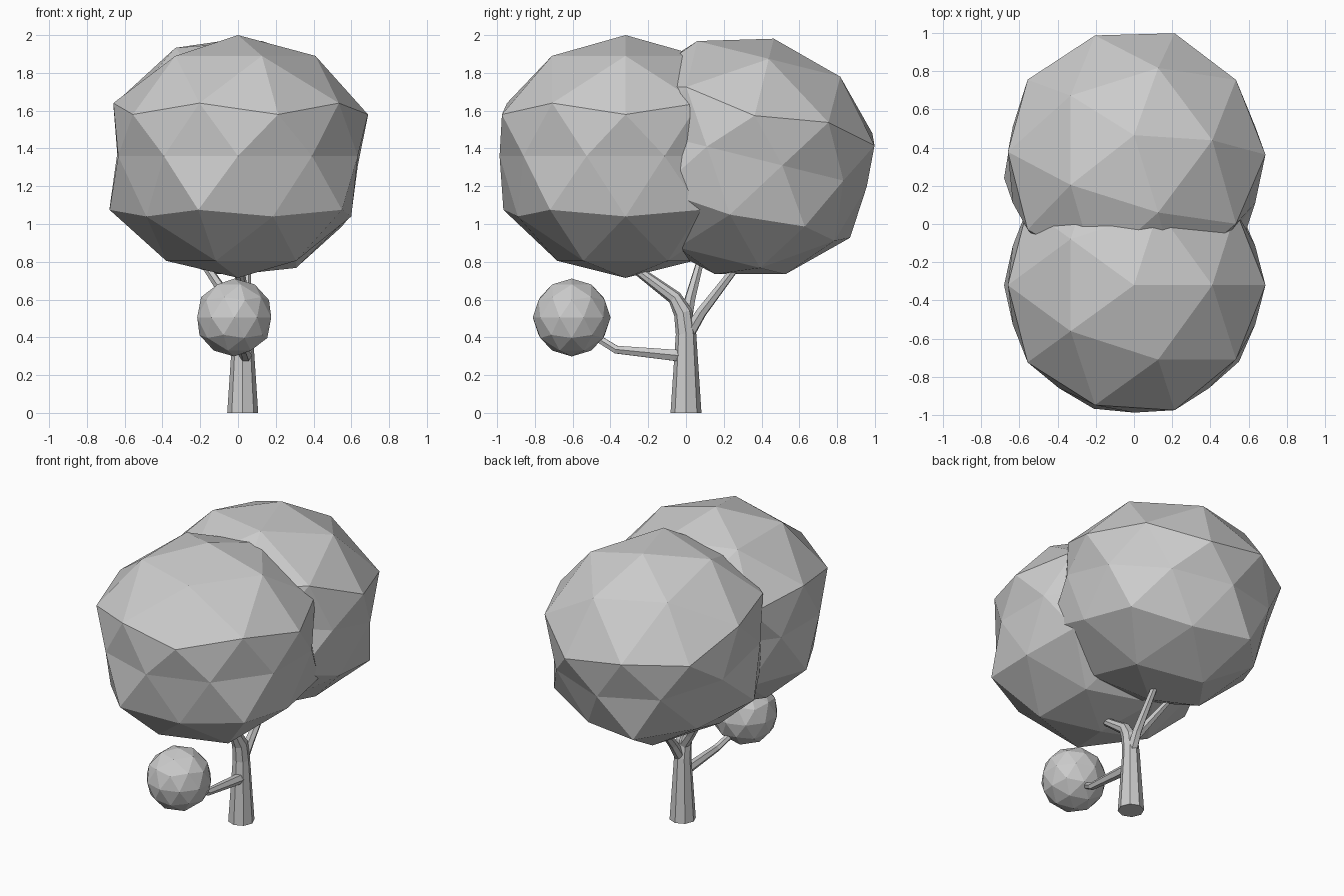
import bpy, bmesh, math
from mathutils import Vector

if "Cube" in bpy.data.objects:
    bpy.data.objects.remove(bpy.data.objects["Cube"])

# boxy foliage rings: unit icosphere height -> (new radius, new height)
RINGS = [(1.0, 0.0, 0.64), (0.851, 0.41, 0.53), (0.526, 0.66, 0.28), (0.447, 0.688, 0.22),
         (0.0, 0.667, 0.0), (-0.447, 0.68, -0.285), (-0.526, 0.60, -0.32),
         (-0.851, 0.38, -0.555), (-1.0, 0.0, -0.645)]


def ball(name, loc, radius=None, tilt=0.0):
    bm = bmesh.new()
    bmesh.ops.create_icosphere(bm, subdivisions=2, radius=1.0)
    for v in bm.verts:
        if radius:
            v.co *= radius
        else:
            level, r, z = min(RINGS, key=lambda q: abs(q[0] - v.co.z))
            flat = Vector((v.co.x, v.co.y, 0))
            v.co = (flat.normalized() * r if r else Vector()) + Vector((0, 0, z))
    me = bpy.data.meshes.new(name)
    bm.to_mesh(me)
    bm.free()
    ob = bpy.data.objects.new(name, me)
    ob.location = loc
    ob.rotation_euler.x = math.radians(tilt)
    bpy.context.collection.objects.link(ob)


def limb(name, points, sides_res=2):
    # points are (x, y, z, radius)
    cu = bpy.data.curves.new(name, 'CURVE')
    cu.dimensions = '3D'
    cu.bevel_depth = 1.0
    cu.bevel_resolution = sides_res
    cu.use_fill_caps = True
    sp = cu.splines.new('POLY')
    sp.points.add(len(points) - 1)
    for p, (x, y, z, r) in zip(sp.points, points):
        p.co = (x, y, z, 1)
        p.radius = r
    sp.use_smooth = False
    ob = bpy.data.objects.new(name, cu)
    bpy.context.collection.objects.link(ob)


# foliage
ball("front_foliage", (0, -0.32, 1.36))
ball("back_foliage", (0, 0.31, 1.36), tilt=-14)
ball("small_foliage", (-0.02, -0.605, 0.505), radius=0.206)

# trunk bending into the front branch
limb("trunk", [(0.025, 0, 0, 0.082), (0.025, 0, 0.42, 0.054), (0.025, -0.015, 0.53, 0.05),
               (0.02, -0.06, 0.61, 0.038), (0.01, -0.25, 0.75, 0.026), (0, -0.33, 0.82, 0.02)])
# upper branches
limb("left_branch", [(0.02, 0, 0.5, 0.035), (-0.05, 0.02, 0.6, 0.03), (-0.2, 0.08, 0.82, 0.02)], 1)
limb("back_branch", [(0.03, 0.02, 0.43, 0.035), (0.04, 0.08, 0.53, 0.03), (0.05, 0.28, 0.79, 0.02)], 1)
# low side branch
limb("low_branch", [(0.03, 0, 0.3, 0.036), (0.04, -0.06, 0.305, 0.034), (0.03, -0.37, 0.335, 0.024),
                    (0, -0.45, 0.385, 0.022), (-0.01, -0.52, 0.43, 0.018)], 1)
